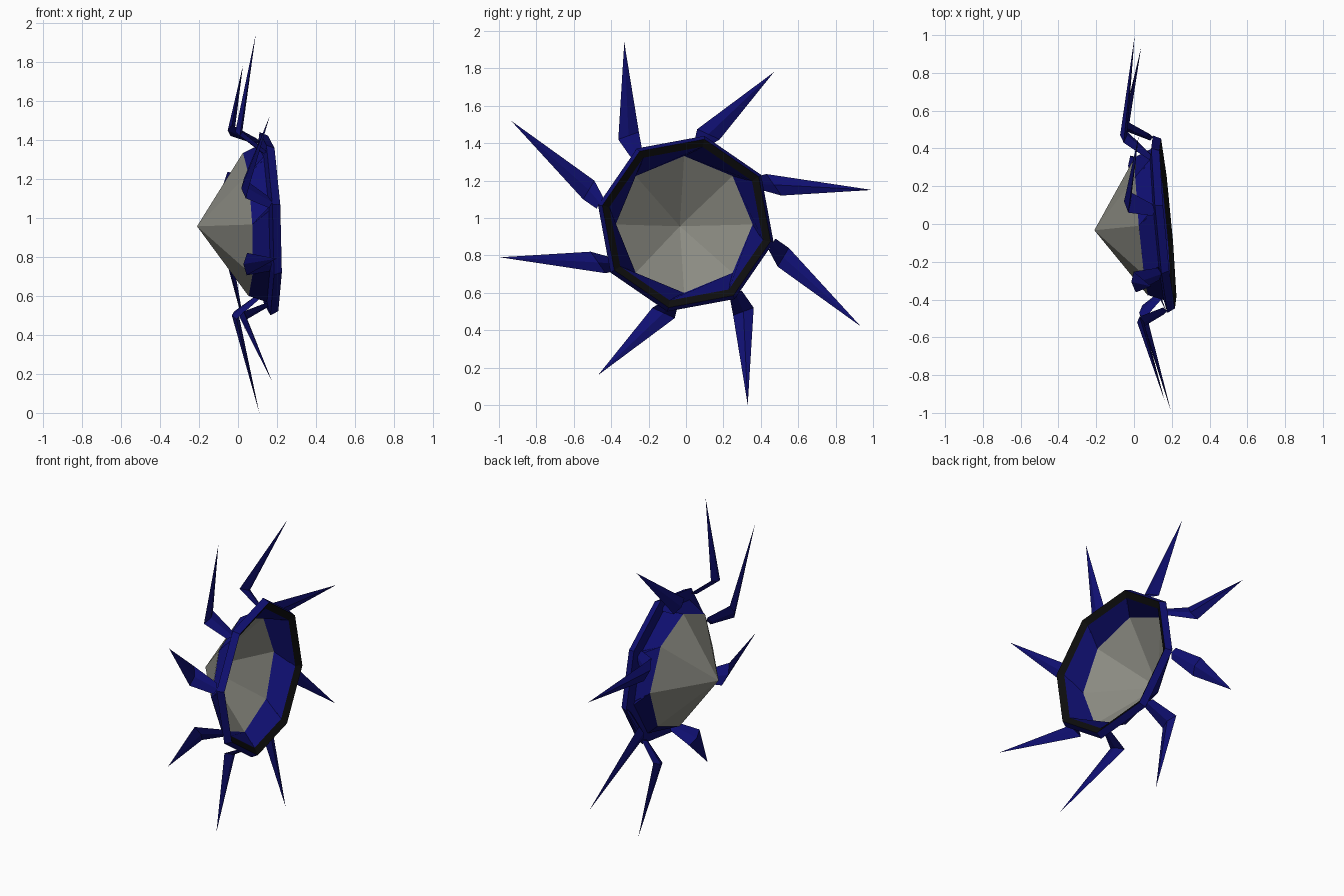
import bpy, bmesh, math
from mathutils import Vector

if "Cube" in bpy.data.objects:
    bpy.data.objects.remove(bpy.data.objects["Cube"])

CZ = 0.97          # height of the dish centre


def mat(name, rgb):
    m = bpy.data.materials.new(name)
    m.diffuse_color = (*rgb, 1)
    m.use_nodes = True
    m.node_tree.nodes["Principled BSDF"].inputs["Base Color"].default_value = m.diffuse_color
    return m


BLUE = mat("dark blue", (0.005, 0.005, 0.17))
GREY = mat("warm grey", (0.26, 0.26, 0.225))
BLACK = mat("near black", (0.004, 0.004, 0.004))


def sheared(d, y, z):
    # d = distance in front of the slightly tilted rim plane
    return Vector((0.15 + d - 0.09 * y - 0.04 * z, y, CZ + z))


def ring_row(bm, r, d, ang):
    row = []
    for k in range(8):
        a = math.radians(ang + 45 * k)
        p = sheared(d, r * math.cos(a), r * math.sin(a))
        row.append(bm.verts.new(p + Vector((0, 0.09 * d, 0.04 * d))))
    return row


def bridge(bm, a, b, mi=0):
    n = len(a)
    for k in range(n):
        f = bm.faces.new((a[k], a[(k + 1) % n], b[(k + 1) % n], b[k]))
        f.material_index = mi


def finish(bm, name, *mats):
    bmesh.ops.recalc_face_normals(bm, faces=bm.faces)
    me = bpy.data.meshes.new(name)
    bm.to_mesh(me)
    bm.free()
    for m in mats:
        me.materials.append(m)
    ob = bpy.data.objects.new(name, me)
    bpy.context.collection.objects.link(ob)
    return ob


# Concave eight-sided dish
bm = bmesh.new()
rim = ring_row(bm, 0.368, -0.11, 0)
apex = bm.verts.new(sheared(-0.36, 0, 0) + Vector((0, -0.033, -0.014)))
for k in range(8):
    bm.faces.new((rim[k], rim[(k + 1) % 8], apex))
finish(bm, "dish", GREY)

# Flanged frame around the dish, with a black inner lip
bm = bmesh.new()
profile = [(0.366, -0.11, 0), (0.41, -0.025, -12), (0.48, -0.012, -12),
           (0.46, 0.03, -12), (0.42, 0.005, -12)]
rows = [ring_row(bm, *p) for p in profile]
for i in range(5):
    bridge(bm, rows[i], rows[(i + 1) % 5], 1 if i == 3 else 0)
finish(bm, "frame", BLUE, BLACK)

# Bent blades: (base, elbow left, elbow right, tip) as y, z from the centre
blades = [
    ((-0.265, 0.37), (-0.362, 0.45), (-0.252, 0.49), (-0.33, 0.97)),
    ((0.075, 0.42), (0.06, 0.505), (0.18, 0.45), (0.47, 0.81)),
    ((0.36, 0.215), (0.43, 0.265), (0.51, 0.15), (0.995, 0.18)),
    ((0.46, -0.11), (0.55, -0.13), (0.49, -0.23), (0.935, -0.55)),
]


def blade(name, base, left, right, tip):
    bm = bmesh.new()
    base, left, right, tip = map(Vector, (base, left, right, tip))
    mid = (left + right) / 2
    side = (right - left).normalized() * 0.035

    def section(l, r, d, t):
        m = (l + r) / 2
        return [bm.verts.new(sheared(e, *q)) for q, e in
                ((l, d), (m, d + t), (r, d), (m, d - t))]

    low = section(base - side, base + side, -0.03, 0.018)
    elbow = section(left, right, -0.155, 0.018)
    end = bm.verts.new(sheared(-0.05, *tip))
    bridge(bm, low, elbow)
    bm.faces.new(low)
    for k in range(4):
        bm.faces.new((elbow[k], elbow[(k + 1) % 4], end))
    finish(bm, name, BLUE)


for i, pts in enumerate(blades):
    for j, s in enumerate((1, -1)):
        blade(f"blade_{i + 1 + 4 * j}", *[(s * y, s * z) for y, z in pts])
